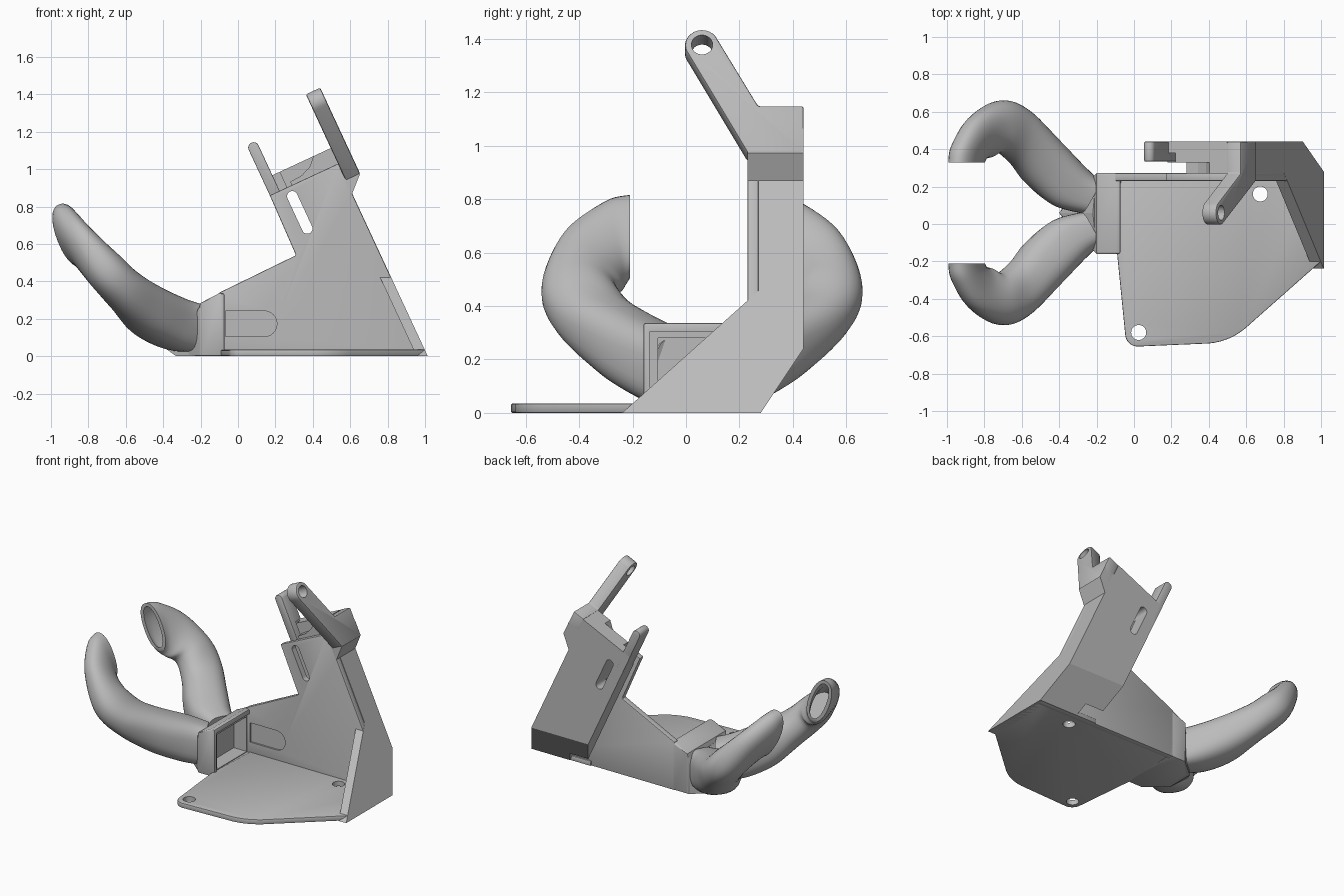
import bpy, bmesh, math
from mathutils import Vector

if "Cube" in bpy.data.objects:
    bpy.data.objects.remove(bpy.data.objects["Cube"])

grey = bpy.data.materials.new("light_grey")
grey.diffuse_color = (0.5, 0.5, 0.5, 1)
grey.use_nodes = True
grey.node_tree.nodes["Principled BSDF"].inputs["Base Color"].default_value = grey.diffuse_color

MID = 0.06                                   # symmetry plane of the duct
E, D = Vector((0.907, 0, 0.421)), Vector((-0.421, 0, 0.907))
P = Vector((0.17, 0, 0.86))                  # corner of the leaning frame


def on_xy(u, v, w): return Vector((u, v, w))
def on_xz(u, v, w): return Vector((u, w, v))
def on_yz(u, v, w): return Vector((w, u, v))
def lean(u, v, w): return P + E * u + D * v + Vector((0, w, 0))       # s, t, y
def lean_side(u, v, w): return P + E * w + D * v + Vector((0, u, 0))  # y, t, s


def finish(name, bm, smooth=False):
    bmesh.ops.recalc_face_normals(bm, faces=bm.faces)
    me = bpy.data.meshes.new(name)
    bm.to_mesh(me)
    bm.free()
    me.materials.append(grey)
    ob = bpy.data.objects.new(name, me)
    bpy.context.collection.objects.link(ob)
    if smooth:
        activate(ob)
        bpy.ops.object.shade_smooth_by_angle(angle=math.radians(35))
    return ob


def activate(ob):
    bpy.ops.object.select_all(action='DESELECT')
    ob.select_set(True)
    bpy.context.view_layer.objects.active = ob


def prism(name, pts, lo, hi, place, cuts=()):
    """Extrude an outline; each cut is (point, normal), removing the normal's side."""
    bm = bmesh.new()
    rings = [[bm.verts.new(place(u, v, w)) for u, v in pts] for w in (lo, hi)]
    bm.faces.new(rings[0])
    bm.faces.new(rings[1])
    n = len(pts)
    for i in range(n):
        j = (i + 1) % n
        bm.faces.new((rings[0][i], rings[0][j], rings[1][j], rings[1][i]))
    bmesh.ops.recalc_face_normals(bm, faces=bm.faces)
    for co, no in cuts:
        r = bmesh.ops.bisect_plane(bm, geom=bm.verts[:] + bm.edges[:] + bm.faces[:],
                                   plane_co=co, plane_no=no, clear_outer=True)
        edges = [g for g in r['geom_cut'] if isinstance(g, bmesh.types.BMEdge)]
        bmesh.ops.holes_fill(bm, edges=edges)
    return finish(name, bm)


def apply_mod(ob, kind, **settings):
    m = ob.modifiers.new(kind, kind)
    for k, v in settings.items():
        setattr(m, k, v)
    activate(ob)
    bpy.ops.object.modifier_apply(modifier=m.name)


def cut(ob, cutter):
    apply_mod(ob, 'BOOLEAN', operation='DIFFERENCE', object=cutter, solver='EXACT')
    bpy.data.objects.remove(cutter)


def soften(ob, width=0.008):
    apply_mod(ob, 'BEVEL', width=width, segments=2, limit_method='ANGLE',
              angle_limit=math.radians(40))
    activate(ob)
    bpy.ops.object.shade_smooth_by_angle(angle=math.radians(30))


def arc(cx, cy, r, a0, a1, n=12):
    return [(cx + r * math.cos(math.radians(a0 + (a1 - a0) * i / n)),
             cy + r * math.sin(math.radians(a0 + (a1 - a0) * i / n))) for i in range(n + 1)]


def circle(cx, cy, r): return arc(cx, cy, r, 0, 348.75, 31)


# base plate with rounded front and two screw holes
base = prism("base_plate", [(-0.07, 0.27), (-0.09, -0.16)] + arc(0.02, -0.588, 0.067, 187, 270, 6)
             + arc(0.37, -0.29, 0.35, 275, 313, 8)
             + [(1.0, -0.2), (1.0, 0.28), (0.55, 0.28), (0.55, 0.27)], 0, 0.035, on_xy)
soften(base, 0.006)
for x, y in ((0.025, -0.58), (0.675, 0.16)):
    cut(base, prism("hole_cutter", circle(x, y, 0.04), -0.1, 0.1, on_xy))

# upright wall with a long slot and a shallow oblong recess
SLOT = arc(0.107, -0.055, 0.028, 0, 180) + arc(0.107, -0.245, 0.028, 180, 360)
wall = prism("upright_wall", [(-0.1, 0), (-0.1, 0.34), (0.31, 0.54), (0.17, 0.86), (0.536, 1.03),
                              (0.612, 0.866), (1.0, 0.03), (1.0, 0)], 0.23, 0.272, on_xz)
soften(wall, 0.006)
cut(wall, prism("slot_cutter", SLOT, 0.1, 0.6, lean))
cut(wall, prism("recess_cutter", [(-0.066, 0.105), (-0.066, 0.242)]
                + arc(0.14, 0.1735, 0.0685, 90, -90), 0.1, 0.242, on_xz))

# leaning column behind the wall: back plate plus filler, leaving an open channel
chamfer = (Vector((0, 0.44, 0.24)), Vector((0, 0.24, -0.16)))
floor = (Vector((0, 0, 0)), Vector((0, 0, -1)))
for name, outline, y0, y1 in (
        ("column_back_plate", [(0, -1.2), (0, 0.092), (0.404, 0.092), (0.404, -1.2)], 0.38, 0.44),
        ("column_inner_plate", [(0.0, -1.2), (0.0, -0.02), (0.1, -0.02), (0.1, 0.092),
                                (0.404, 0.092), (0.404, -1.2)], 0.33, 0.38),
        ("column_filler", [(0.13, -1.2), (0.13, 0.02), (0.2, 0.025), (0.26, 0.05), (0.3, 0.092),
                           (0.404, 0.092), (0.404, -1.2)], 0.271, 0.33)):
    col = prism(name, outline, y0, y1, lean, (chamfer, floor))
    cut(col, prism("slot_cutter", SLOT, 0.1, 0.6, lean))

# prong at the top of the column
prong = prism("prong", [(0, -0.05)] + arc(0.029, 0.268, 0.029, 180, 0) + [(0.058, -0.05)],
              0.335, 0.44, lean)
soften(prong, 0.004)

# sloping triangular side gusset
prism("side_gusset", [(0.35, -1.2), (0.35, 0), (0.404, 0), (0.404, -1.2)], -0.3, 0.272, lean,
      (floor, (Vector((0, -0.2, 0.035)), Vector((0, -0.385, 0.43)))))

# flared shoulder and pierced arm on the outer side
prism("shoulder", [(0.39, -0.19), (0.404, -0.176), (0.485, -0.1), (0.485, 0.0), (0.39, 0.0)],
      0.23, 0.44, lean)
ear = prism("pierced_arm", [(0.44, -0.1), (0.44, 0.095), (0.27, 0.095)]
            + arc(0.06, 0.345, 0.064, 40, 215, 16) + [(0.23, -0.1)], 0.402, 0.487, lean_side)
soften(ear, 0.009)
cut(ear, prism("eye_cutter", circle(0.06, 0.345, 0.04), 0.2, 0.7, lean_side))

# duct inlet box, hollow towards the plate
inlet = prism("duct_inlet", [(-0.32, 0), (-0.2, 0.285), (-0.1, 0.337), (-0.072, 0.337), (-0.072, 0)],
              -0.16, 0.272, on_xz,
              ((Vector((-0.2, 0.272, 0)), Vector((-0.7, 0.7, 0))),
               (Vector((-0.2, -0.16, 0)), Vector((-0.7, -0.7, 0)))))
soften(inlet, 0.01)
cut(inlet, prism("mouth_cutter", [(-0.135, 0.03), (0.24, 0.03), (0.24, 0.305), (-0.135, 0.305)],
                 -0.09, 0.1, on_yz))
cut(inlet, prism("inlet_cutter", [(-0.105, 0.035), (0.225, 0.035), (0.225, 0.28), (-0.105, 0.28)],
                 -0.19, 0.1, on_yz))

# wedge joining the inlet to both horns
bm = bmesh.new()
for x, y, z in ((-0.2, 0.21, 0.0), (-0.2, 0.21, 0.25), (-0.33, 0.1, 0.0), (-0.4, 0.0, 0.05),
                (-0.22, 0.0, 0.26)):
    for side in (1, -1):
        bm.verts.new((x, MID + side * y, z))
bmesh.ops.remove_doubles(bm, verts=bm.verts, dist=0.0001)
bmesh.ops.convex_hull(bm, input=bm.verts)
finish("duct_wedge", bm)

# horn sections: centre, outward half axis, upward half axis
SECTIONS = [
    ((-0.24, 0.09, 0.15), (0.05, 0.09, 0), (0.02, -0.01, 0.132)),
    ((-0.355, 0.15, 0.18), (0.09, 0.10, 0), (0.03, -0.03, 0.135)),
    ((-0.49, 0.275, 0.25), (0.085, 0.12, 0), (0.045, -0.03, 0.125)),
    ((-0.61, 0.405, 0.355), (0.035, 0.15, 0), (0.06, -0.01, 0.10)),
    ((-0.715, 0.46, 0.465), (0, 0.14, 0.01), (0.075, 0, 0.08)),
    ((-0.815, 0.405, 0.57), (-0.045, 0.11, 0.095), (0.075, 0.01, 0.055)),
    ((-0.88, 0.325, 0.635), (-0.06, 0.04, 0.15), (0.075, 0, 0.038)),
    ((-0.895, 0.27, 0.66), (-0.062, 0, 0.152), (0.072, 0, 0.03)),
]
KEYS = [[Vector(v) for v in s] for s in SECTIONS]


def section(t):
    """Catmull-Rom blend of the key sections."""
    i = min(int(t), len(KEYS) - 2)
    f = t - i
    k = [KEYS[max(0, min(len(KEYS) - 1, i + o))] for o in (-1, 0, 1, 2)]
    return [0.5 * (2 * b + (c - a) * f + (2 * a - 5 * b + 4 * c - d) * f * f
                   + (3 * b - a - 3 * c + d) * f ** 3) for a, b, c, d in zip(*k)]


def horn(name, side):
    bm = bmesh.new()
    n, steps = 32, 42
    last = len(KEYS) - 1

    def ring(t, scale, thin):
        c, a, b = section(t)
        power = 0.6 + 0.3 * min(1, t / 3)        # boxy at the root, oval later
        verts = []
        for i in range(n):
            g = 2 * math.pi * i / n
            u = math.copysign(abs(math.cos(g)) ** power, math.cos(g)) * scale
            v = math.copysign(abs(math.sin(g)) ** power, math.sin(g)) * thin
            p = c + a * u + b * v
            verts.append(bm.verts.new((p.x, MID + side * p.y, max(p.z, 0.0))))
        return verts

    rings = [ring(last * i / steps, 1, 1) for i in range(steps + 1)]
    rings += [ring(last - d, 0.86, 0.68) for d in (0, 0.5, 1, 1.5, 2, 2.5)]   # hollow outlet
    for r0, r1 in zip(rings, rings[1:]):
        for i in range(n):
            j = (i + 1) % n
            bm.faces.new((r0[i], r0[j], r1[j], r1[i]))
    bm.faces.new(rings[0])
    bm.faces.new(rings[-1])
    finish(name, bm, smooth=True)


horn("back_horn", 1)
horn("front_horn", -1)
